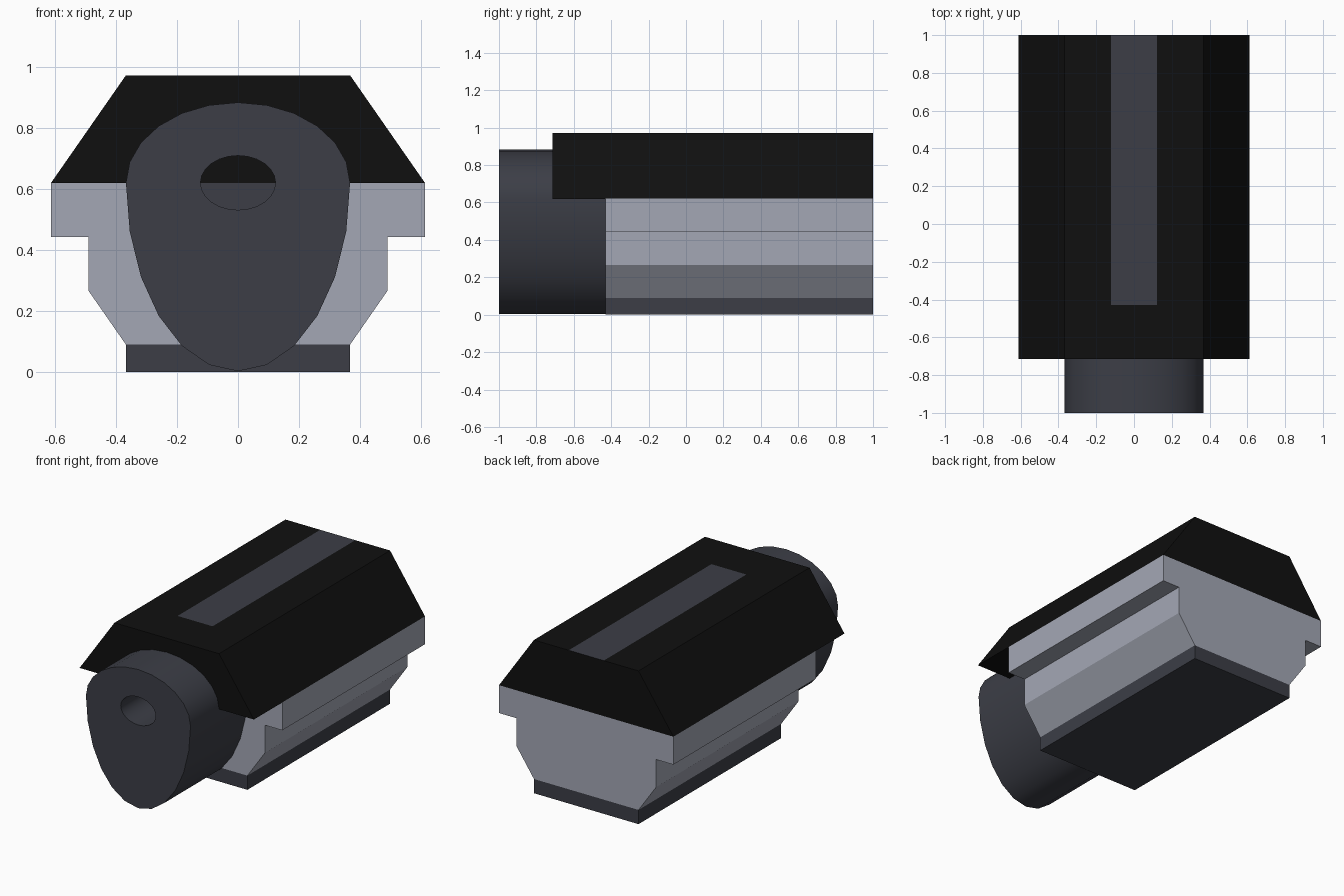
import bpy, bmesh
from math import sin, cos, pi, radians

if "Cube" in bpy.data.objects:
    bpy.data.objects.remove(bpy.data.objects["Cube"])


def material(name, rgb):
    m = bpy.data.materials.new(name)
    m.diffuse_color = (*rgb, 1)
    m.use_nodes = True
    m.node_tree.nodes["Principled BSDF"].inputs["Base Color"].default_value = m.diffuse_color
    return m


black = material("black", (0.005, 0.005, 0.005))
dark = material("dark_grey", (0.045, 0.048, 0.062))
light = material("light_grey", (0.37, 0.39, 0.46))


def mirrored(half):
    """Close a right-hand (x, z) half profile by mirroring it in x."""
    return half + [(-x, z) for x, z in reversed(half)]


def loft(name, sections, mats, paint=None):
    """Skin a list of (y, profile) sections and cap both ends."""
    bm = bmesh.new()
    rings = [[bm.verts.new((x, y, z)) for x, z in prof] for y, prof in sections]
    n = len(rings[0])
    for a, b in zip(rings, rings[1:]):
        for i in range(n):
            j = (i + 1) % n
            bm.faces.new((a[i], a[j], b[j], b[i]))
    bm.faces.new(rings[0])
    bm.faces.new(rings[-1])
    bmesh.ops.recalc_face_normals(bm, faces=bm.faces)
    if paint:
        for f in bm.faces:
            f.material_index = int(paint(f.calc_center_median()))
    mesh = bpy.data.meshes.new(name)
    bm.to_mesh(mesh)
    bm.free()
    for m in mats:
        mesh.materials.append(m)
    ob = bpy.data.objects.new(name, mesh)
    bpy.context.collection.objects.link(ob)
    return ob


def egg(rx, up, down, n=24, zc=0.62):
    """Oval with different upper and lower heights."""
    pts = []
    for i in range(n):
        t = 2 * pi * i / n
        s = sin(t)
        pts.append((rx * cos(t), zc + s * (up if s > 0 else down)))
    return pts


FRONT, HOOD_FRONT, BACK = -0.43, -0.714, 1.0

# Stepped body
body = mirrored([(0.367, 0.09), (0.49, 0.267), (0.49, 0.443),
                 (0.612, 0.443), (0.612, 0.62)])
loft("body", [(FRONT, body), (BACK, body)], [light])

# Flat base
base = mirrored([(0.367, 0), (0.367, 0.09)])
loft("base", [(FRONT, base), (BACK, base)], [dark])

# Sloped hood with a flush dark strip along its top
hood = mirrored([(0.612, 0.62), (0.367, 0.972), (0.123, 0.972)])
loft("hood", [(HOOD_FRONT, hood), (FRONT, hood), (BACK, hood)], [black, dark],
     lambda c: c.z > 0.96 and abs(c.x) < 0.05 and c.y > FRONT)

# Egg-shaped nose with a blind bore in its front face
outer, bore = egg(0.367, 0.263, 0.617), egg(0.123, 0.089, 0.089)
nose = loft("nose", [(FRONT, outer), (-1, outer), (-1, bore), (HOOD_FRONT, bore)], [dark])
bpy.context.view_layer.objects.active = nose
nose.select_set(True)
bpy.ops.object.shade_smooth_by_angle(angle=radians(35))
